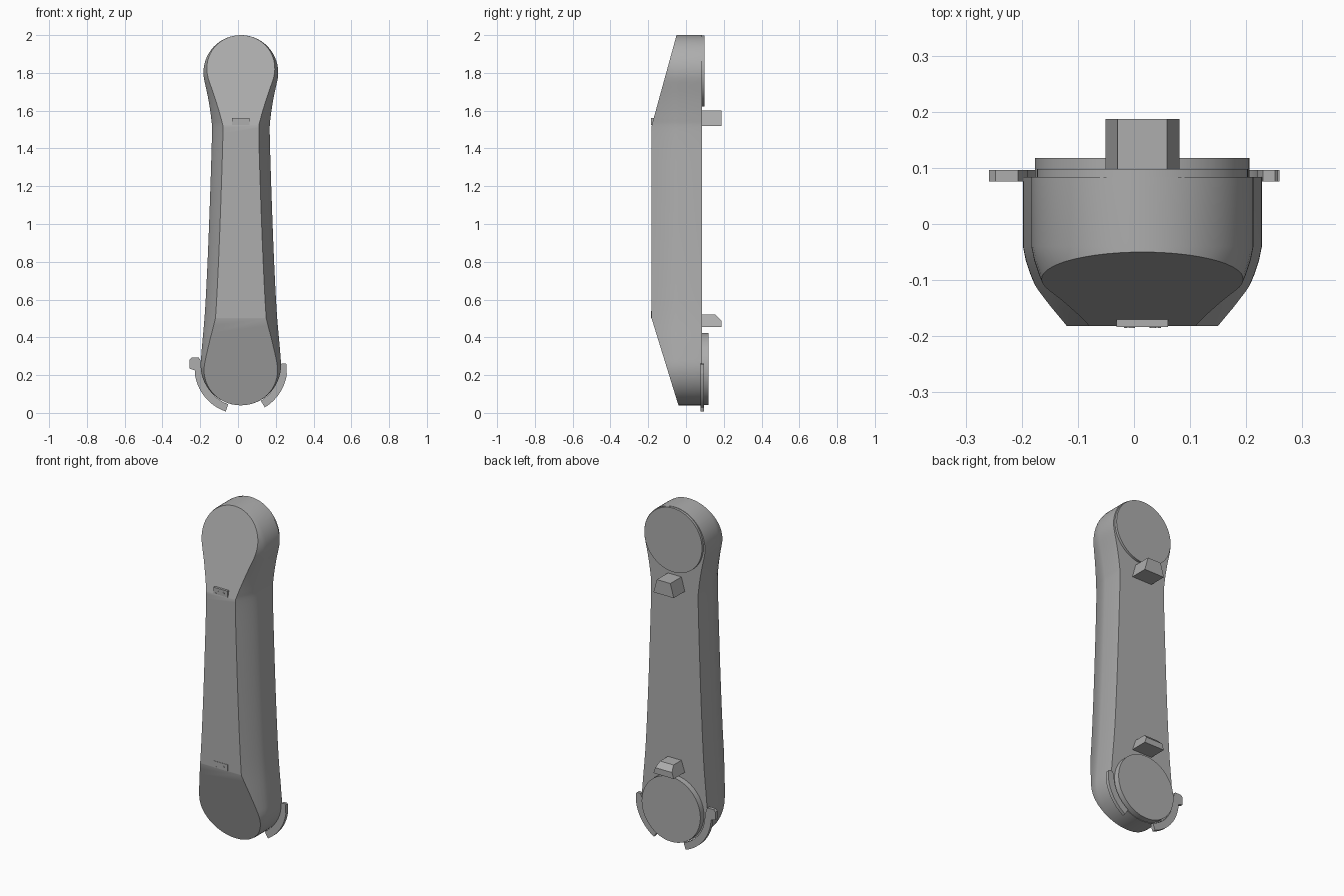
import bpy, bmesh
from math import sin, cos, radians
from mathutils import Vector

if "Cube" in bpy.data.objects:
    bpy.data.objects.remove(bpy.data.objects["Cube"])

grey = bpy.data.materials.new("mid grey")
grey.use_nodes = True
grey.diffuse_color = (0.42, 0.42, 0.42, 1)
grey.node_tree.nodes["Principled BSDF"].inputs["Base Color"].default_value = grey.diffuse_color

CX = 0.015          # centre line of the arm
BACK, FRONT = 0.084, -0.182


def finish(name, bm, angle=30):
    bmesh.ops.recalc_face_normals(bm, faces=bm.faces)
    mesh = bpy.data.meshes.new(name)
    bm.to_mesh(mesh)
    bm.free()
    obj = bpy.data.objects.new(name, mesh)
    bpy.context.collection.objects.link(obj)
    mesh.materials.append(grey)
    bpy.ops.object.select_all(action="DESELECT")
    obj.select_set(True)
    bpy.context.view_layer.objects.active = obj
    bpy.ops.object.shade_smooth_by_angle(angle=radians(angle))
    return obj


def loft(layers):
    """Closed solid through matching rings of points."""
    bm = bmesh.new()
    rings = [[bm.verts.new(p) for p in ring] for ring in layers]
    n = len(rings[0])
    for a, b in zip(rings, rings[1:]):
        for i in range(n):
            bm.faces.new((a[i], a[(i + 1) % n], b[(i + 1) % n], b[i]))
    bm.faces.new(rings[0])
    bm.faces.new(rings[-1])
    return bm


def slab(outline, y0, y1):
    return loft([[(x, y, z) for x, z in outline] for y in (y0, y1)])


def slice_off(bm, point, normal):
    """Remove everything on the normal's side and cap the cut."""
    cut = bmesh.ops.bisect_plane(bm, geom=bm.verts[:] + bm.edges[:] + bm.faces[:], dist=1e-6,
                                 plane_co=point, plane_no=normal, clear_outer=True)
    edges = [e for e in cut["geom_cut"] if isinstance(e, bmesh.types.BMEdge)]
    bmesh.ops.contextual_create(bm, geom=edges)


def arc(cz, r, start, end, steps):
    angles = [radians(start + (end - start) * i / steps) for i in range(steps + 1)]
    return [(r * cos(a), cz + r * sin(a)) for a in angles]


def smooth_path(pts, steps=5):
    out = []
    for i in range(1, len(pts) - 2):
        p = [Vector(q) for q in pts[i - 1:i + 3]]
        for s in range(steps):
            t = s / steps
            out.append(tuple(0.5 * (2 * p[1] + (p[2] - p[0]) * t
                       + (2 * p[0] - 5 * p[1] + 4 * p[2] - p[3]) * t * t
                       + (3 * p[1] - p[0] - 3 * p[2] + p[3]) * t ** 3)))
    return out


# Arm body: round ends, narrow waist, tapering towards the front
top_end = arc(1.802, 0.198, 90, -15, 16)
low_end = arc(0.253, 0.213, 5, -90, 16)
waist = smooth_path([top_end[-2], top_end[-1], (0.172, 1.66), (0.157, 1.56), (0.153, 1.48),
                     (0.161, 1.2), (0.174, 0.85), (0.189, 0.55), (0.205, 0.36),
                     low_end[0], low_end[1]])
half = top_end[:-1] + waist + low_end
layers = []
for y in (BACK, -0.04, -0.065, -0.09, -0.12, -0.15, FRONT):
    inset = 0.058 * (max(0, -0.04 - y) / (-0.04 - FRONT)) ** 1.4
    side = [(w - inset * min(1, w / 0.1), z) for w, z in half]
    ring = [(CX + w, y, z) for w, z in side]
    ring += [(CX - w, y, z) for w, z in side[-2:0:-1]]
    layers.append(ring)
body = loft(layers)
for top_z, edge_y, bend_z, sign in ((2.0, -0.05, 1.52, 1), (0.04, -0.04, 0.5, -1)):
    run, drop = abs(top_z - bend_z), edge_y - FRONT
    slice_off(body, (CX, FRONT, bend_z), Vector((0, -run, sign * drop)).normalized())
finish("arm_body", body)

# Joint discs on the back
for name, cz, r, y1 in (("upper_joint_disc", 1.81, 0.188, 0.098),
                        ("lower_joint_disc", 0.233, 0.191, 0.118)):
    ring = [(CX + x, z) for x, z in arc(cz, r, 0, 360, 64)[:-1]]
    finish(name, slab(ring, BACK - 0.01, y1))


# Tapered pegs on the back
def peg(z0, z1):
    return slab([(CX - 0.066, z0), (CX + 0.066, z0), (CX + 0.044, z1), (CX - 0.044, z1)],
                BACK - 0.01, 0.187)


finish("upper_peg", peg(1.52, 1.6))
lower = peg(0.455, 0.52)
slice_off(lower, (CX, 0.187, 0.49), Vector((0, 1, 1)).normalized())
finish("lower_peg", lower)

# Curved clips around the lower end, each with a grip tab
for name, start, end, tab in (
        ("right_clip", 180, 251, [(-0.215, 0.28), (-0.222, 0.292), (-0.262, 0.292),
                                  (-0.273, 0.28), (-0.273, 0.235), (-0.244, 0.225)]),
        ("left_clip", 360, 301, [(0.215, 0.26), (0.236, 0.262), (0.242, 0.256),
                                 (0.242, 0.205), (0.232, 0.2)])):
    outline = tab + arc(0.24, 0.246, start + (end - start) * 0.12, end, 14)
    outline += arc(0.24, 0.205, end, start, 14)
    finish(name, slab([(CX + x, z) for x, z in outline], 0.076, 0.096))

# Small sensor plates on the front, each with two round studs and two pins
for name, z0, z1, y0 in (("upper_sensor", 1.525, 1.562, -0.155), ("lower_sensor", 0.502, 0.54, -0.175)):
    plate = [(CX - 0.046, z0), (CX + 0.046, z0), (CX + 0.046, z1), (CX - 0.046, z1)]
    finish(name + "_plate", slab(plate, y0, -0.184))
    for side, label in ((-1, "right"), (1, "left")):
        for part, dx, dz, r in (("stud", 0.019, 0.018, 0.006), ("pin", 0.03, 0.005, 0.003)):
            ring = [(CX + side * dx + x, z) for x, z in arc(z0 + dz, r, 0, 360, 12)[:-1]]
            finish(f"{name}_{label}_{part}", slab(ring, -0.18, -0.185))
